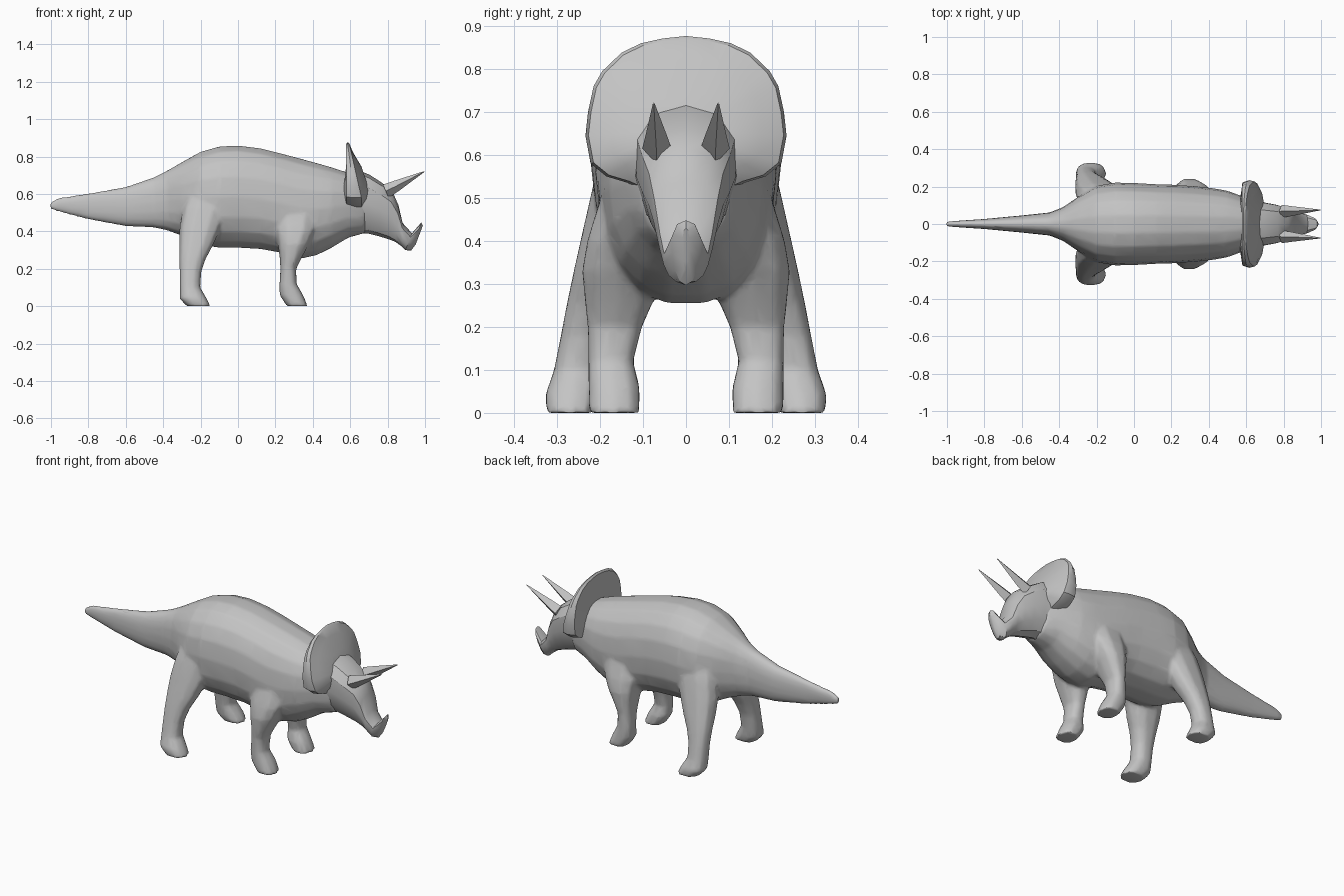
import bpy, bmesh, math
from mathutils import Vector

if "Cube" in bpy.data.objects:
    bpy.data.objects.remove(bpy.data.objects["Cube"])

skin = bpy.data.materials.new("grey skin")
skin.diffuse_color = (0.55, 0.55, 0.55, 1)
skin.use_nodes = True
skin.node_tree.nodes["Principled BSDF"].inputs["Base Color"].default_value = skin.diffuse_color


def build(name, rings, angle=40):
    """Skin a list of equal-length point rings, closed at both ends."""
    bm = bmesh.new()
    loops = [[bm.verts.new(p) for p in ring] for ring in rings]
    n = len(loops[0])
    for a, b in zip(loops, loops[1:]):
        for i in range(n):
            j = (i + 1) % n
            bm.faces.new((a[i], a[j], b[j], b[i]))
    bm.faces.new(loops[0])
    bm.faces.new(loops[-1])
    bmesh.ops.recalc_face_normals(bm, faces=bm.faces)
    mesh = bpy.data.meshes.new(name)
    bm.to_mesh(mesh)
    bm.free()
    mesh.materials.append(skin)
    obj = bpy.data.objects.new(name, mesh)
    bpy.context.collection.objects.link(obj)
    bpy.ops.object.select_all(action='DESELECT')
    obj.select_set(True)
    bpy.context.view_layer.objects.active = obj
    bpy.ops.object.shade_smooth_by_angle(angle=math.radians(angle))
    return obj


def oval(centre, u, v, n, power=2.3, taper=0):
    """Rounded-box ring spanned by half axes u and v, narrowed towards -v."""
    ring = []
    for i in range(n):
        t = 2 * math.pi * i / n
        c, s = math.cos(t), math.sin(t)
        a = math.copysign(abs(c) ** (2 / power), c)
        b = math.copysign(abs(s) ** (2 / power), s)
        ring.append(Vector(centre) + Vector(u) * a * (1 + taper * b) + Vector(v) * b)
    return ring


def upright(top, bottom, half_width, n, power=2.3, taper=0):
    """Ring whose top and bottom (x, z) points lie on the middle plane."""
    t = Vector((top[0], 0, top[1]))
    b = Vector((bottom[0], 0, bottom[1]))
    return oval((t + b) / 2, (0, half_width, 0), (t - b) / 2, n, power, taper)


# Tail, trunk and neck: x, bottom, top, half width
trunk = [
    (-1.005, .52, .555, .012), (-.965, .506, .579, .016), (-.8, .463, .604, .027),
    (-.6, .427, .638, .046), (-.45, .42, .69, .062), (-.38, .405, .725, .09),
    (-.3, .375, .772, .145), (-.2, .325, .828, .205), (-.1, .31, .857, .222),
    (0, .31, .862, .22), (.12, .303, .847, .213), (.22, .285, .822, .21),
    (.33, .25, .793, .202), (.42, .27, .768, .192), (.5, .31, .745, .178),
    (.59, .365, .715, .145), (.68, .39, .67, .105)]
body = build("body", [upright((x, t), (x, b), w, 18) for x, b, t, w in trunk])

# Head and beak: top, bottom, half width
head = [
    ((.60, .74), (.59, .38), .125), ((.70, .705), (.69, .39), .115),
    ((.77, .66), (.75, .375), .103), ((.825, .615), (.80, .36), .088),
    ((.858, .54), (.84, .345), .075), ((.88, .445), (.875, .32), .062),
    ((.93, .39), (.895, .30), .052), ((.98, .448), (.925, .297), .032),
    ((.988, .43), (.95, .33), .008)]
build("head", [upright(t, b, w, 12, 2.3, .2) for t, b, w in head], 30)

# Neck frill: half outline in y, z mirrored into a closed rim
half = [(.055, .871), (.105, .86), (.15, .838), (.195, .795), (.215, .76),
        (.228, .70), (.234, .645), (.222, .58), (.185, .55), (.135, .535), (.06, .50)]
rim = [(0, .877)] + half + [(-y, z) for y, z in reversed(half)]


def frill_ring(scale, x_top, x_low, pivot=.66):
    """Rim copy scaled about the pivot height, leaning from x_top to x_low."""
    ring = []
    for y, z in rim:
        k = min(1, max(0, (.877 - z) / .3))
        ring.append((x_top + (x_low - x_top) * k, y * scale, pivot + (z - pivot) * scale))
    return ring


build("frill", [frill_ring(.45, .585, .56), frill_ring(.95, .578, .58),
                frill_ring(1, .585, .625), frill_ring(.97, .595, .66),
                frill_ring(.75, .615, .685), frill_ring(.4, .66, .70)], 35)

# Leg stations: z, back x, front x, inner y, outer y
hind = [
    (.64, -.25, -.06, .05, .18), (.53, -.295, -.05, .06, .219),
    (.42, -.314, -.09, .085, .244), (.32, -.316, -.135, .125, .266),
    (.25, -.315, -.173, .16, .28), (.18, -.313, -.196, .185, .293),
    (.10, -.313, -.201, .197, .309), (.04, -.313, -.165, .202, .33),
    (0, -.275, -.145, .212, .326)]
fore = [
    (.58, .22, .42, .05, .17), (.49, .20, .43, .05, .205),
    (.40, .20, .415, .05, .233), (.33, .213, .38, .06, .245),
    (.26, .222, .342, .073, .238), (.20, .226, .312, .10, .231),
    (.12, .221, .314, .121, .229), (.06, .221, .349, .106, .229),
    (0, .26, .374, .106, .229)]

legs = []
for side, label in ((1, "left"), (-1, "right")):
    for name, stations in (("hind_leg", hind), ("front_leg", fore)):
        legs.append(build(f"{name}_{label}", [
            oval(((a + b) / 2, side * (c + d) / 2, z), ((b - a) / 2, 0, 0),
                 (0, (d - c) / 2, 0), 10, 2.4) for z, a, b, c, d in stations]))
    # Brow horn: four-sided spike leaning forward and up
    build(f"brow_horn_{label}", [
        oval((.79, side * .068, .615), (.015, 0, -.035), (0, .034, 0), 4, 2),
        oval((.845, side * .069, .642), (.012, 0, -.028), (0, .026, 0), 4, 2),
        oval((.996, side * .075, .72), (.001, 0, -.002), (0, .002, 0), 4, 2)], 25)

# Blend the legs into the trunk as one continuous skin
bpy.ops.object.select_all(action='DESELECT')
for part in legs + [body]:
    part.select_set(True)
bpy.context.view_layer.objects.active = body
bpy.ops.object.join()
body.name = "body_tail_and_legs"
merge = body.modifiers.new("merge", 'REMESH')
merge.mode = 'VOXEL'
merge.voxel_size = .01
merge.use_smooth_shade = True
soften = body.modifiers.new("soften", 'SMOOTH')
soften.factor = .5
soften.iterations = 6
reduce = body.modifiers.new("reduce", 'DECIMATE')
reduce.ratio = .15
